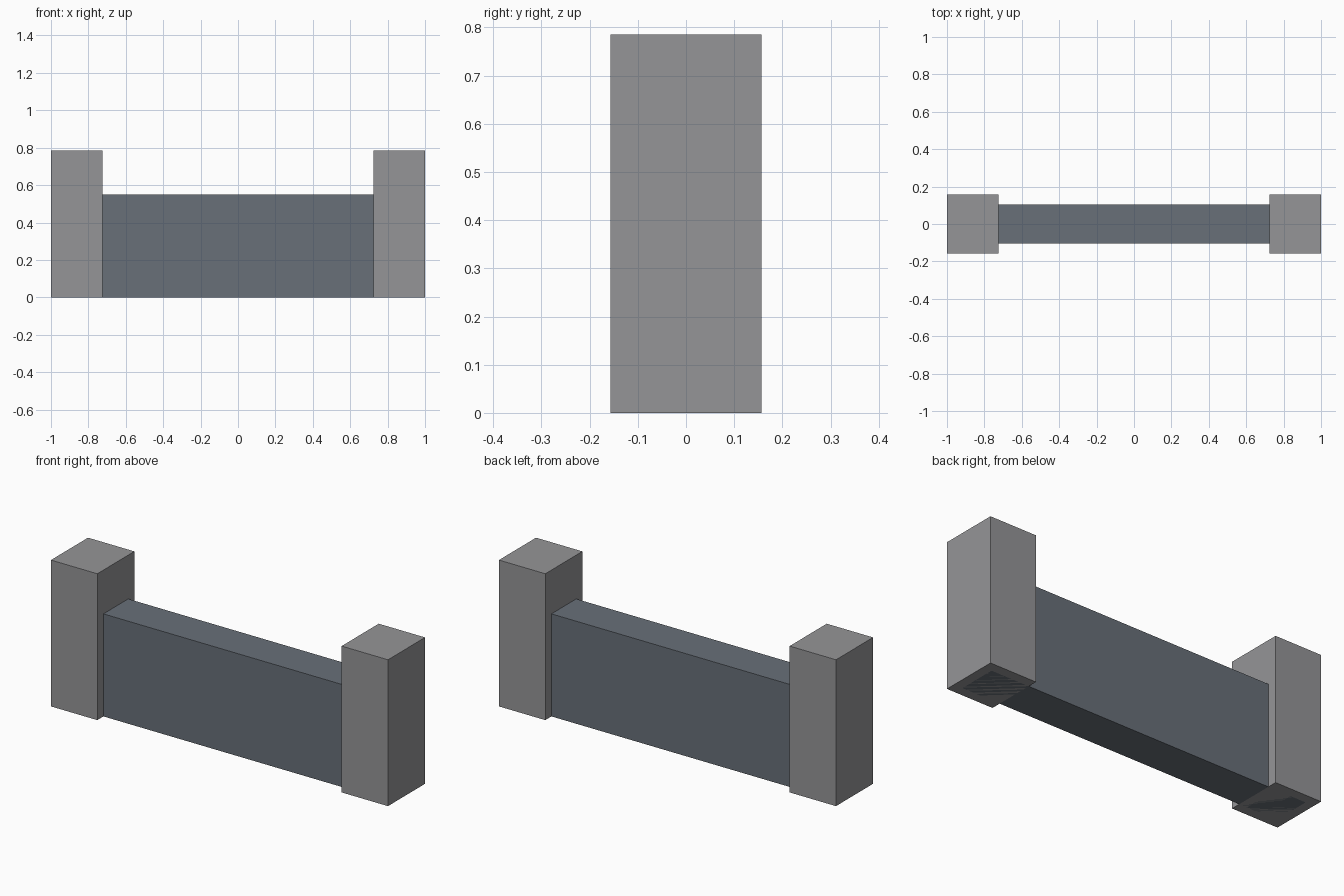
import bpy

if "Cube" in bpy.data.objects:
    bpy.data.objects.remove(bpy.data.objects["Cube"])


def box(name, x0, x1, half_depth, height, material):
    """Box standing on z = 0, centred on y = 0."""
    bpy.ops.mesh.primitive_cube_add(size=1, location=((x0 + x1) / 2, 0, height / 2))
    ob = bpy.context.object
    ob.name = name
    ob.scale = (x1 - x0, 2 * half_depth, height)
    bpy.ops.object.transform_apply(location=False, rotation=False, scale=True)
    ob.data.materials.append(material)
    return ob


def colour(name, rgb):
    mat = bpy.data.materials.new(name)
    mat.diffuse_color = (*rgb, 1)
    mat.use_nodes = True
    mat.node_tree.nodes["Principled BSDF"].inputs["Base Color"].default_value = mat.diffuse_color
    return mat


post_grey = colour("post_grey", (0.3, 0.3, 0.31))
wall_slate = colour("wall_slate", (0.14, 0.162, 0.19))

# Low wall, running into the posts at both ends
box("wall", -0.95, 0.95, 0.105, 0.55, wall_slate)

# Taller end posts
box("left_post", -1.0, -0.725, 0.157, 0.785, post_grey)
box("right_post", 0.725, 1.0, 0.157, 0.785, post_grey)
